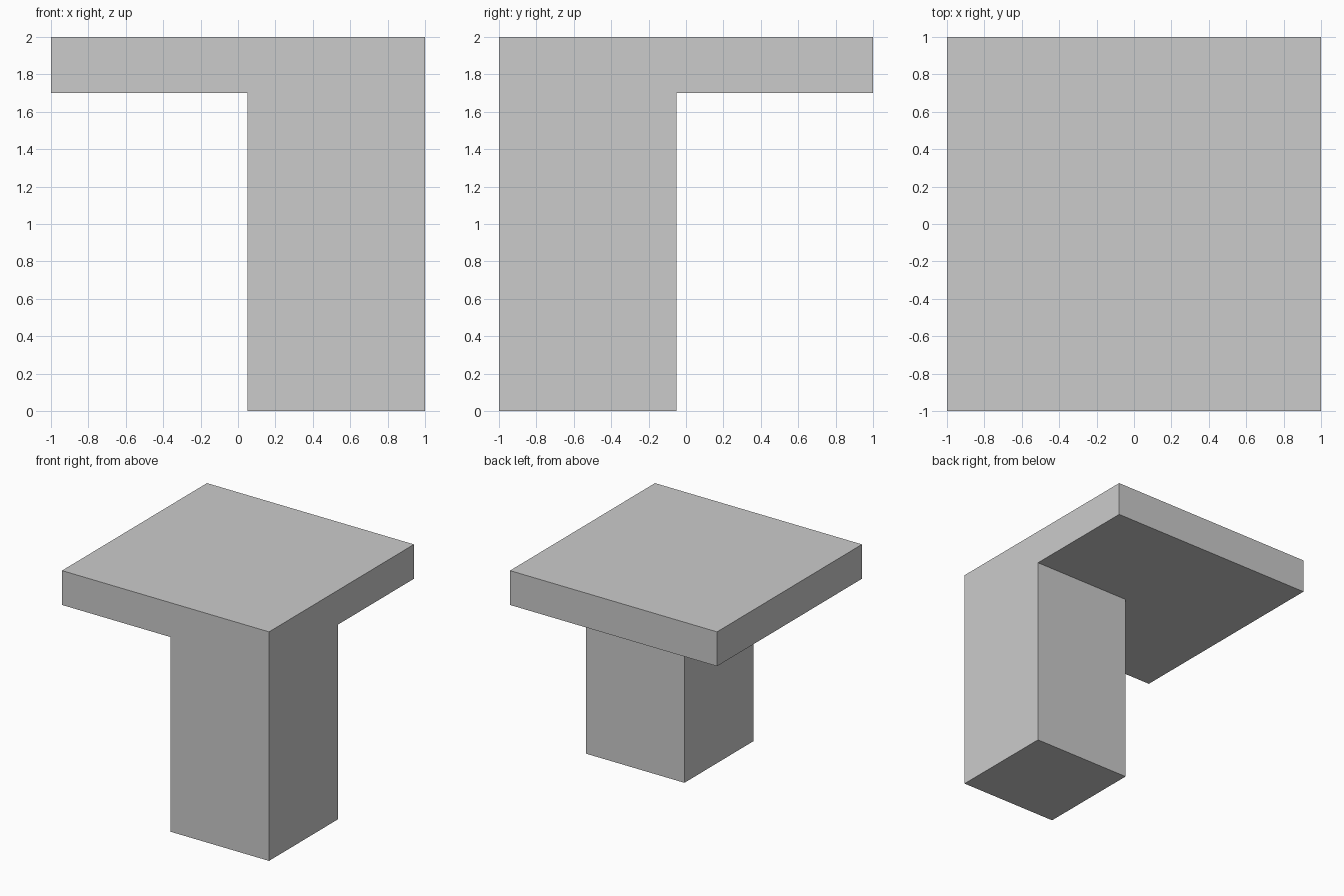
import bpy
import bmesh
from mathutils import Matrix, Vector

if "Cube" in bpy.data.objects:
    bpy.data.objects.remove(bpy.data.objects["Cube"])

SLAB_BOTTOM, SLAB_TOP = 1.70, 2.00
INNER_X, INNER_Y = 0.05, -0.05  # inner faces of the corner column

bm = bmesh.new()

# Square top slab
size = Matrix.Diagonal((2, 2, SLAB_TOP - SLAB_BOTTOM, 1))
centre = Matrix.Translation((0, 0, (SLAB_BOTTOM + SLAB_TOP) / 2))
bmesh.ops.create_cube(bm, size=1, matrix=centre @ size)

# Split the slab along the column's inner faces
for normal in (Vector((1, 0, 0)), Vector((0, 1, 0))):
    bmesh.ops.bisect_plane(bm, geom=bm.verts[:] + bm.edges[:] + bm.faces[:],
                           plane_co=(INNER_X, INNER_Y, 0), plane_no=normal)

# Corner column: pull the front right underside face down to the ground
bm.normal_update()
foot = next(f for f in bm.faces if f.normal.z < -0.9
            and f.calc_center_median().x > INNER_X
            and f.calc_center_median().y < INNER_Y)
foot = bmesh.ops.extrude_discrete_faces(bm, faces=[foot])["faces"][0]
for v in foot.verts:
    v.co.z = 0

# Merge the flat regions into clean faces
bmesh.ops.dissolve_limit(bm, angle_limit=0.01, verts=bm.verts[:], edges=bm.edges[:])
bmesh.ops.recalc_face_normals(bm, faces=bm.faces[:])

mesh = bpy.data.meshes.new("slab_with_corner_column")
bm.to_mesh(mesh)
bm.free()
bpy.context.collection.objects.link(bpy.data.objects.new("slab_with_corner_column", mesh))
